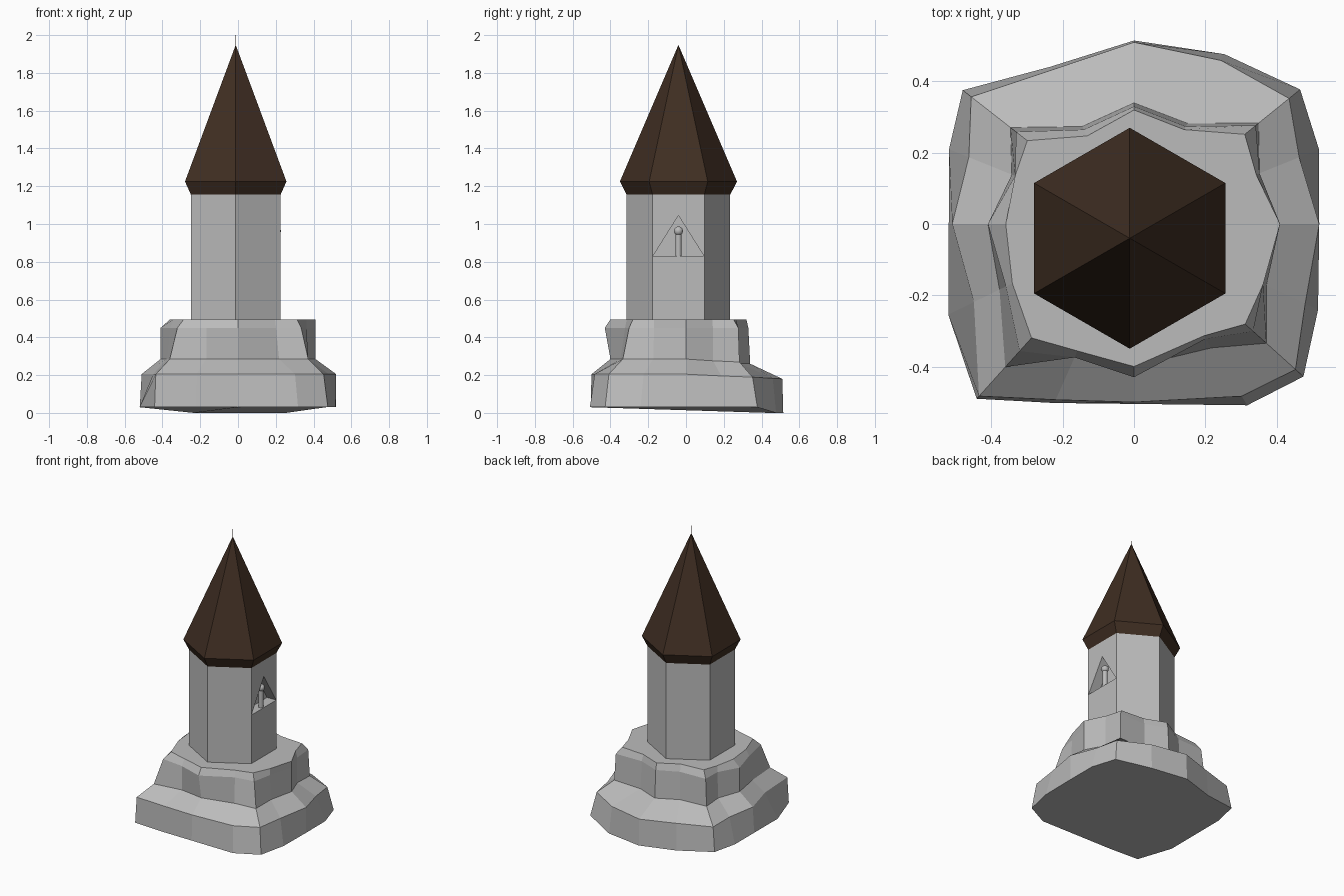
import bpy, bmesh
from math import sin, cos, radians
from mathutils import Vector

cube = bpy.data.objects.get("Cube")
if cube:
    bpy.data.objects.remove(cube, do_unlink=True)


def material(name, rgb):
    mat = bpy.data.materials.new(name)
    mat.use_nodes = True
    mat.diffuse_color = (*rgb, 1)
    bsdf = next(n for n in mat.node_tree.nodes if n.type == 'BSDF_PRINCIPLED')
    bsdf.inputs["Base Color"].default_value = (*rgb, 1)
    bsdf.inputs["Roughness"].default_value = 0.9
    return mat


stone = material("grey stone", (0.5, 0.5, 0.5))
shingle = material("dark brown roof", (0.05, 0.027, 0.016))


def loft(name, rings, mat):
    """Closed solid skinned through rings with equal point counts."""
    bm = bmesh.new()
    loops = [[bm.verts.new(p) for p in ring] for ring in rings]
    n = len(loops[0])
    for low, high in zip(loops, loops[1:]):
        for i in range(n):
            j = (i + 1) % n
            bm.faces.new((low[i], low[j], high[j], high[i]))
    bm.faces.new(loops[0][::-1])
    bm.faces.new(loops[-1])
    bmesh.ops.remove_doubles(bm, verts=bm.verts, dist=0.00001)
    bmesh.ops.recalc_face_normals(bm, faces=bm.faces)
    mesh = bpy.data.meshes.new(name)
    bm.to_mesh(mesh)
    bm.free()
    mesh.materials.append(mat)
    obj = bpy.data.objects.new(name, mesh)
    bpy.context.collection.objects.link(obj)
    return obj


centre = Vector((-0.012, -0.04, 0))


def hexagon(radius, z):
    return [centre + Vector((radius * cos(radians(a)), radius * sin(radians(a)), z))
            for a in range(30, 390, 60)]


# Craggy rock base: radius (in hundredths) per direction, for each level
angles = [0, 22, 39, 62, 90, 118, 142, 158, 180, 206, 228, 246, 270, 302, 318, 335]
foot = [52, 56, 60, 54, 51.5, 50, 61, 56, 52, 58, 66, 55, 50.5, 60, 64, 57]
ledge = [52, 50, 56, 52, 51, 49, 58, 50, 51, 50, 65, 54, 50, 57, 61, 53]
step = [41, 38, 45, 32, 34, 31, 44, 37, 41, 42, 54, 41, 40, 41, 50, 41]
brow = [41, 38, 44, 31, 33, 30, 42, 36, 41, 40, 48, 41, 43, 38, 45, 40]
crown = [41, 37, 40, 30, 32, 28, 38, 36, 36, 38, 43, 39, 40, 37, 42, 40]


def level(radii, height):
    ring = []
    for a, r in zip(angles, radii):
        s = sin(radians(a))
        ring.append((r / 100 * cos(radians(a)), r / 100 * s, height(s)))
    return ring


loft("rock_base", [
    level(foot, lambda s: 0 if s > 0.85 else 0.03),
    level(ledge, lambda s: 0.205 - 0.025 * max(s, 0)),
    level(step, lambda s: 0.285 - 0.025 * max(s, 0)),
    level(brow, lambda s: 0.45),
    level(crown, lambda s: 0.495),
], stone)

# Tower shaft with a triangular niche in its left wall
tower = loft("tower_shaft", [hexagon(0.274, 0.4), hexagon(0.274, 1.16)], stone)
wall = centre.x + 0.274 * cos(radians(30))


def triangle(x):
    return [(x, centre.y - 0.135, 0.83), (x, centre.y + 0.135, 0.83), (x, centre.y, 1.045)]


cutter = loft("niche_cutter", [triangle(wall - 0.07), triangle(wall + 0.05)], stone)
cutter.hide_render = True
cut = tower.modifiers.new("niche", 'BOOLEAN')
cut.operation = 'DIFFERENCE'
cut.solver = 'EXACT'
cut.object = cutter
bpy.context.view_layer.objects.active = tower
bpy.ops.object.modifier_apply(modifier=cut.name)
bpy.data.objects.remove(cutter, do_unlink=True)

# Small post with a round head standing in the niche
spot = Vector((wall - 0.022, centre.y, 0))
bpy.ops.mesh.primitive_cylinder_add(vertices=16, radius=0.016, depth=0.13,
                                    location=spot + Vector((0, 0, 0.89)))
post = bpy.context.object
post.name = "niche_post"
bpy.ops.mesh.primitive_uv_sphere_add(segments=16, ring_count=8, radius=0.024,
                                     location=spot + Vector((0, 0, 0.963)))
head = bpy.context.object
head.name = "niche_post_head"
for obj in (post, head):
    obj.data.materials.append(stone)
    bpy.ops.object.select_all(action='DESELECT')
    obj.select_set(True)
    bpy.context.view_layer.objects.active = obj
    bpy.ops.object.shade_smooth_by_angle()

# Pointed roof with flared eaves, and a hair-thin spike on its tip
loft("roof", [hexagon(0.274, 1.155), hexagon(0.31, 1.225), hexagon(0.0005, 1.947)], shingle)
loft("roof_spike", [hexagon(0.001, 1.94), hexagon(0.0003, 2.0)], shingle)
